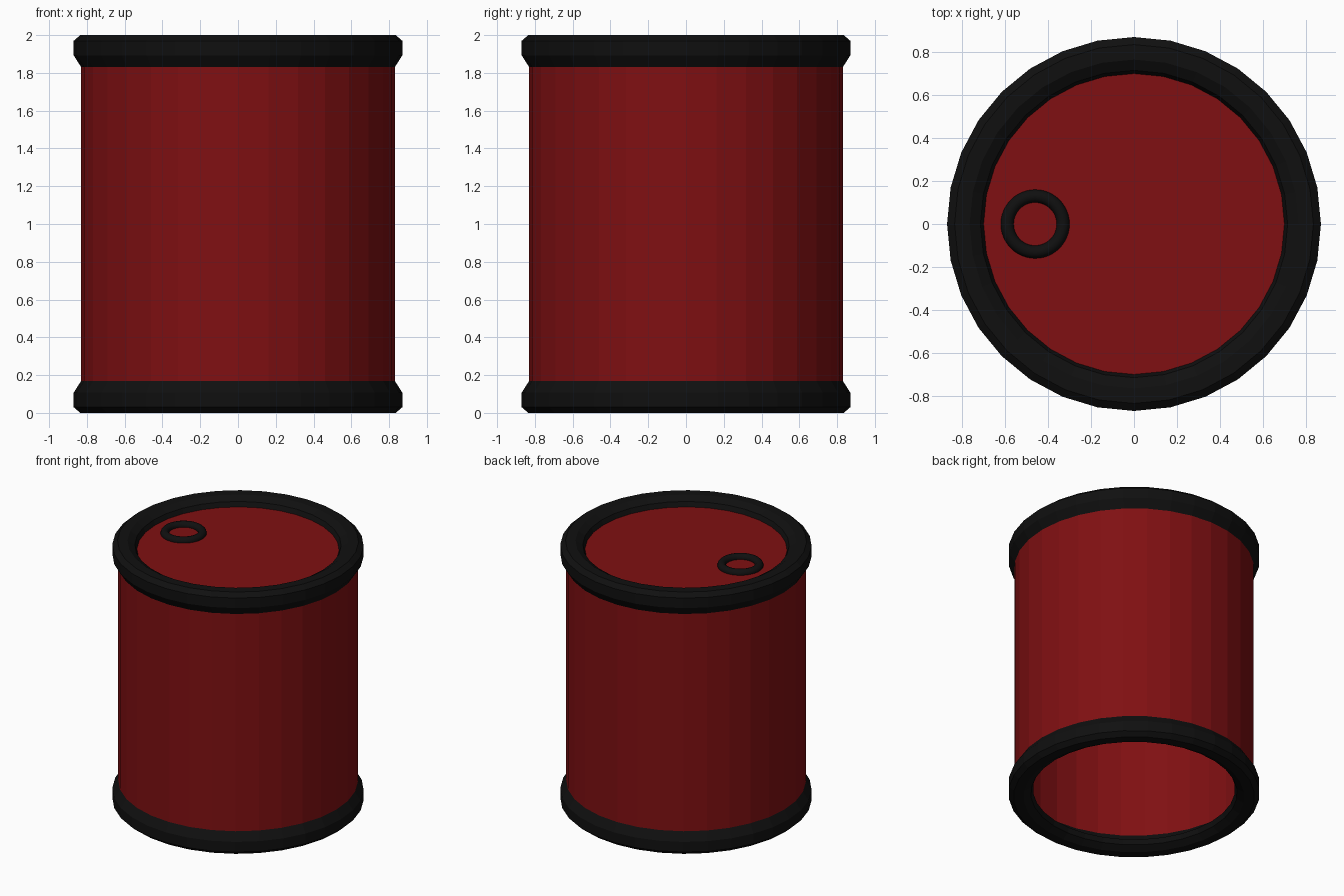
import bpy
import bmesh
import math

if "Cube" in bpy.data.objects:
    bpy.data.objects.remove(bpy.data.objects["Cube"])

SIDES = 32


def material(name, rgb):
    m = bpy.data.materials.new(name)
    m.diffuse_color = (*rgb, 1.0)
    m.use_nodes = True
    m.node_tree.nodes["Principled BSDF"].inputs["Base Color"].default_value = m.diffuse_color
    return m


red = material("dark red paint", (0.215, 0.005, 0.006))
black = material("black rubber", (0.005, 0.005, 0.005))


def finish(bm, name, mat):
    me = bpy.data.meshes.new(name)
    bm.to_mesh(me)
    bm.free()
    me.materials.append(mat)
    ob = bpy.data.objects.new(name, me)
    bpy.context.collection.objects.link(ob)
    return ob


def lathe(name, profile, mat, sides=SIDES, closed=False, centre=(0, 0)):
    """Spin (radius, z) points around the z axis; listed outward/downward."""
    bm = bmesh.new()
    rings = []
    for r, z in profile:
        rings.append([bm.verts.new((centre[0] + r * math.cos(2 * math.pi * k / sides),
                                    centre[1] + r * math.sin(2 * math.pi * k / sides), z))
                      for k in range(sides)])
    pairs = list(zip(rings, rings[1:]))
    if closed:
        pairs.append((rings[-1], rings[0]))
    for a, b in pairs:
        for k in range(sides):
            n = (k + 1) % sides
            bm.faces.new((a[k], b[k], b[n], a[n]))
    return finish(bm, name, mat)


# Rim profile from the lid edge, over the lip, down to the wall
RIM = [(0.70, 1.935), (0.715, 1.97), (0.765, 2.0), (0.835, 2.0),
       (0.87, 1.97), (0.87, 1.893), (0.83, 1.83)]

# Open-bottomed drum wall and the two matching rims
lathe("drum_wall", [(0.83, 1.83), (0.83, 0.17)], red)
lathe("top_rim", RIM, black)
lathe("bottom_rim", [(r, 2.0 - z) for r, z in reversed(RIM)], black)

# Recessed lid
bm = bmesh.new()
bm.faces.new([bm.verts.new((0.70 * math.cos(2 * math.pi * k / SIDES),
                            0.70 * math.sin(2 * math.pi * k / SIDES), 1.935))
              for k in range(SIDES)])
finish(bm, "lid", red)

# Round filler ring set into the lid
section = [(0.13 - 0.03 * math.cos(2 * math.pi * i / 12),
            1.94 + 0.03 * math.sin(2 * math.pi * i / 12)) for i in range(12)]
ring = lathe("filler_ring", section, black, sides=48, closed=True, centre=(-0.46, 0))
for p in ring.data.polygons:
    p.use_smooth = True
